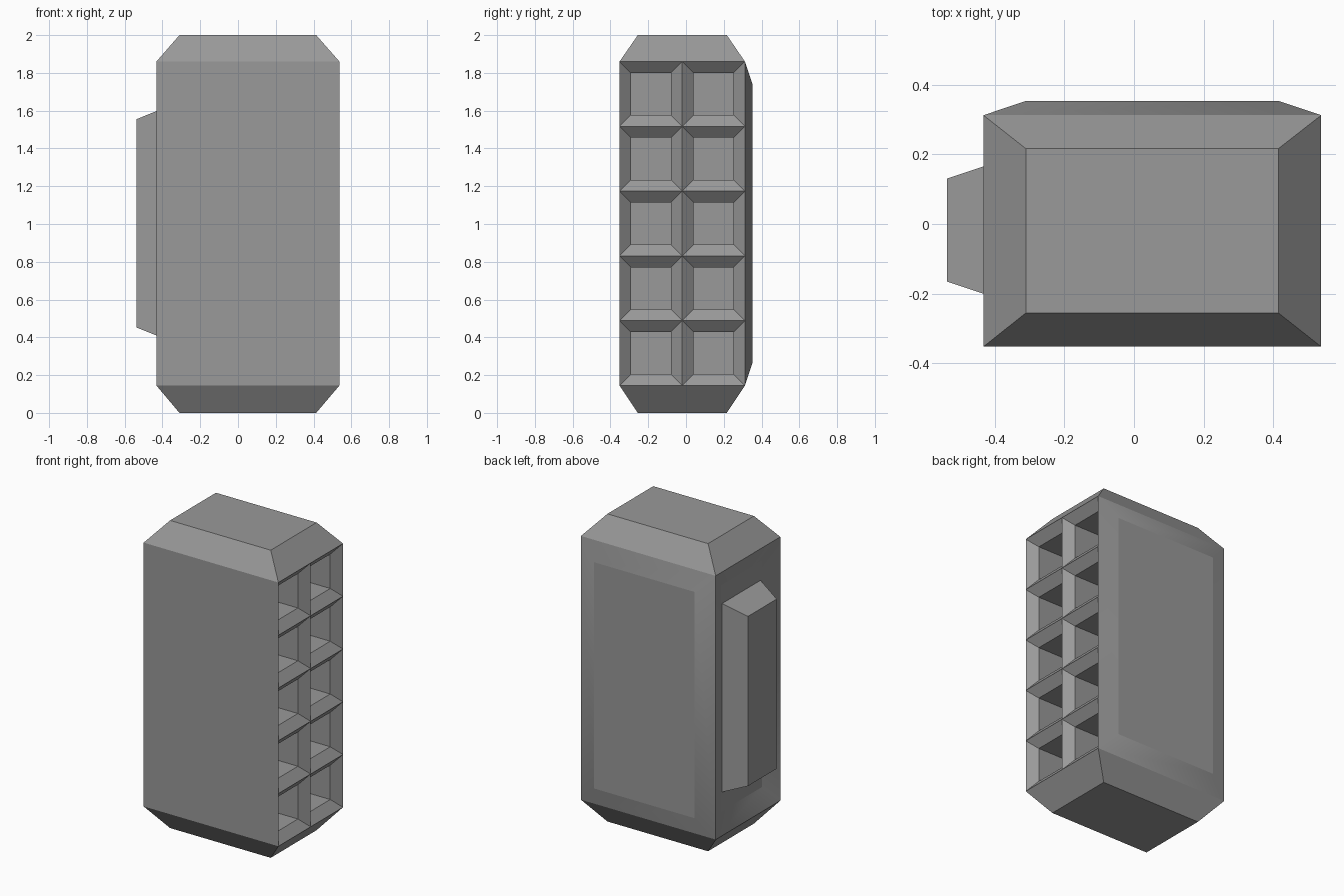
import bpy, bmesh, math
from mathutils import Vector

if "Cube" in bpy.data.objects:
    bpy.data.objects.remove(bpy.data.objects["Cube"])

grey = bpy.data.materials.new("mid grey")
grey.diffuse_color = (0.32, 0.32, 0.32, 1)
grey.use_nodes = True
grey.node_tree.nodes["Principled BSDF"].inputs["Base Color"].default_value = grey.diffuse_color

# Main box extents
X0, X1, Y0, Y1, Z0, Z1 = -0.432, 0.537, -0.352, 0.312, 0.145, 1.86


def finish(bm, name):
    mesh = bpy.data.meshes.new(name)
    bm.to_mesh(mesh)
    bm.free()
    mesh.materials.append(grey)
    obj = bpy.data.objects.new(name, mesh)
    bpy.context.collection.objects.link(obj)
    bpy.ops.object.select_all(action='DESELECT')
    obj.select_set(True)
    bpy.context.view_layer.objects.active = obj
    bpy.ops.object.shade_smooth_by_angle(angle=math.radians(30), keep_sharp_edges=True)
    return obj


def loft(rings):
    """Closed solid through a list of four-point rings."""
    bm = bmesh.new()
    loops = [[bm.verts.new(p) for p in ring] for ring in rings]
    for a, b in zip(loops, loops[1:]):
        for i in range(4):
            j = (i + 1) % 4
            bm.faces.new((a[i], a[j], b[j], b[i]))
    bm.faces.new(loops[0][::-1])
    bm.faces.new(loops[-1])
    bmesh.ops.recalc_face_normals(bm, faces=bm.faces[:])
    bm.normal_update()
    return bm


def rect_z(x0, x1, y0, y1, z):
    return [(x0, y0, z), (x1, y0, z), (x1, y1, z), (x0, y1, z)]


def rect_x(y0, y1, z0, z1, x):
    return [(x, y0, z0), (x, y1, z0), (x, y1, z1), (x, y0, z1)]


def face_towards(bm, direction):
    return max(bm.faces, key=lambda f: f.normal.dot(Vector(direction)))


def inset(bm, faces, thickness, depth):
    bmesh.ops.inset_individual(bm, faces=faces, thickness=thickness, depth=depth,
                               use_even_offset=True)
    bm.normal_update()


# Body with chamfered ends, raised back, dished left and open right side
cap = (-0.31, 0.414, -0.255, 0.216)
wall = (X0, X1, Y0, Y1)
DISH = 0.047
bm = loft([rect_z(*cap, 0), rect_z(*wall, Z0), rect_z(*wall, Z1), rect_z(*cap, 2)])
for edge in bm.edges:
    edge.smooth = False
back, left = face_towards(bm, (0, 1, 0)), face_towards(bm, (-1, 0, 0))
inset(bm, [back], 0.122, 0.041)
inset(bm, [left], 0.122, -DISH)
bmesh.ops.delete(bm, geom=[face_towards(bm, (1, 0, 0))], context='FACES_ONLY')
finish(bm, "body")

# Right side: two by five cells, bevelled mouths and deep straight pockets
COLS, ROWS = 2, 5
bm = bmesh.new()
grid = [[bm.verts.new((X1, Y0 + (Y1 - Y0) * c / COLS, Z0 + (Z1 - Z0) * r / ROWS))
         for c in range(COLS + 1)] for r in range(ROWS + 1)]
cells = [bm.faces.new((grid[r][c], grid[r][c + 1], grid[r + 1][c + 1], grid[r + 1][c]))
         for r in range(ROWS) for c in range(COLS)]
bm.normal_update()
inset(bm, cells, 0.06, -0.05)
inset(bm, cells, 0, -0.28)
finish(bm, "cell_grid")

# Left side: raised tapered panel, rooted in the dish
k = DISH / 0.105
root = (-0.2 - 0.035 * k, 0.165 + 0.035 * k, 0.41 - 0.042 * k, 1.598 + 0.042 * k)
bm = loft([rect_x(*root, X0 + DISH),
           rect_x(-0.165, 0.13, 0.452, 1.555, -0.537)])
finish(bm, "side_panel")
